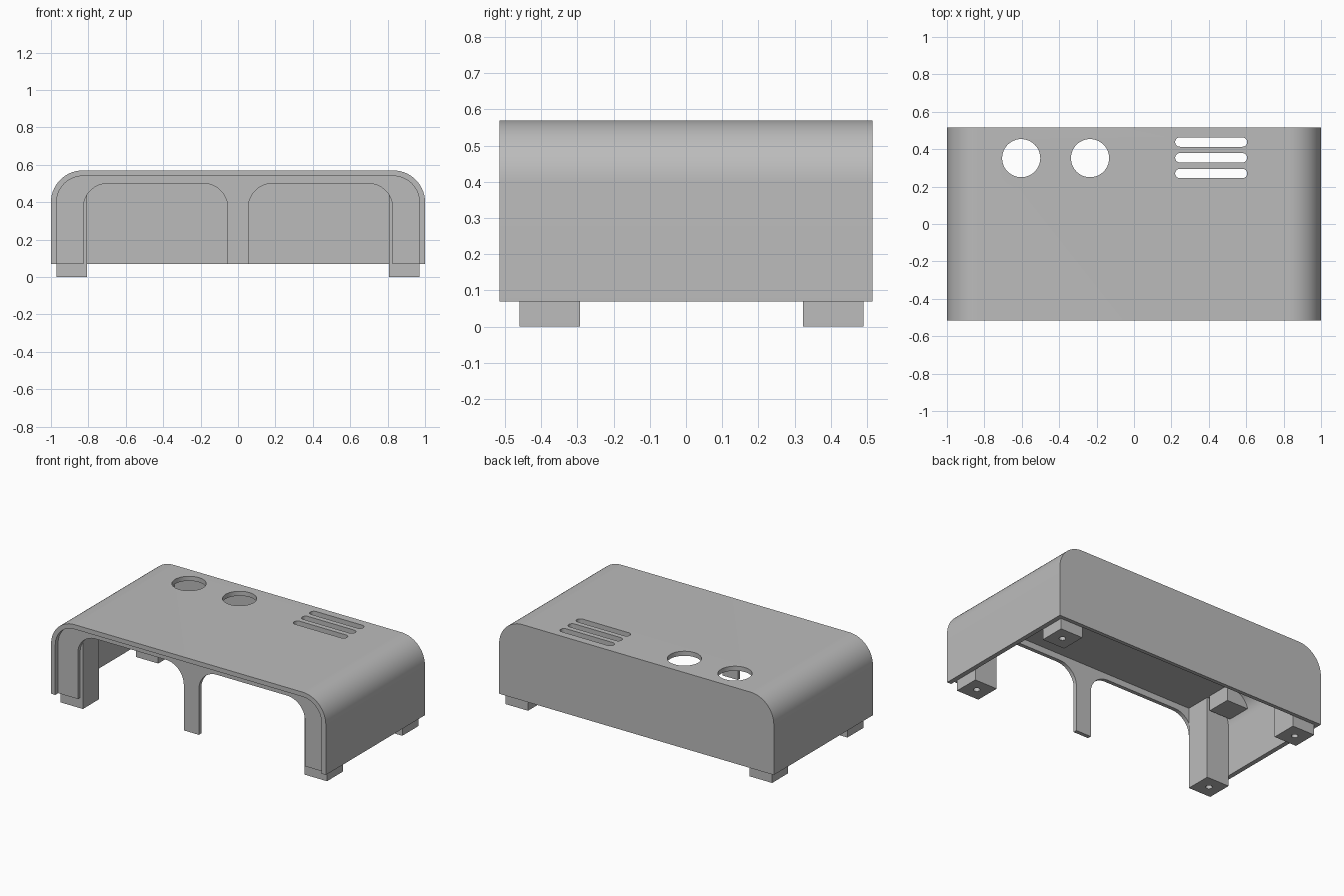
import bpy, bmesh, math
from mathutils import Vector

cube = bpy.data.objects.get("Cube")
if cube:
    bpy.data.objects.remove(cube, do_unlink=True)

# Single matt grey for the whole enclosure
grey = bpy.data.materials.new("plain_grey")
grey.use_nodes = True
COLOUR = (0.5, 0.5, 0.5, 1)
grey.diffuse_color = COLOUR
grey.node_tree.nodes["Principled BSDF"].inputs["Base Color"].default_value = COLOUR

FRONT, BACK = -0.515, 0.515
BASE, TOP, RADIUS, WALL = 0.07, 0.57, 0.17, 0.03
BACK_WALL = BACK - 0.025


def arc(cx, cy, r, start, end, steps=14):
    """Points along an arc, angles in degrees."""
    return [(cx + r * math.cos(math.radians(start + (end - start) * i / steps)),
             cy + r * math.sin(math.radians(start + (end - start) * i / steps)))
            for i in range(steps + 1)]


def arch(x0, x1, z0, z1, r):
    """Open-bottomed outline with rounded top corners, left foot to right foot."""
    return ([(x0, z0)] + arc(x0 + r, z1 - r, r, 180, 90)
            + arc(x1 - r, z1 - r, r, 90, 0) + [(x1, z0)])


def prism(name, outline, lo, hi, axis="y"):
    """Extrude an outline along y (outline in xz) or z (outline in xy)."""
    bm = bmesh.new()

    def place(p, d):
        return Vector((p[0], d, p[1])) if axis == "y" else Vector((p[0], p[1], d))

    face = bm.faces.new([bm.verts.new(place(p, lo)) for p in outline])
    made = bmesh.ops.extrude_face_region(bm, geom=[face])["geom"]
    moved = [g for g in made if isinstance(g, bmesh.types.BMVert)]
    bmesh.ops.translate(bm, verts=moved, vec=place((0, 0), hi - lo))
    bmesh.ops.recalc_face_normals(bm, faces=bm.faces)
    mesh = bpy.data.meshes.new(name)
    bm.to_mesh(mesh)
    bm.free()
    mesh.materials.append(grey)
    obj = bpy.data.objects.new(name, mesh)
    bpy.context.collection.objects.link(obj)
    return obj


def select(obj):
    bpy.ops.object.select_all(action="DESELECT")
    obj.select_set(True)
    bpy.context.view_layer.objects.active = obj


def cut(obj, cutter):
    mod = obj.modifiers.new("cut", "BOOLEAN")
    mod.operation, mod.solver, mod.object = "DIFFERENCE", "EXACT", cutter
    select(obj)
    bpy.ops.object.modifier_apply(modifier=mod.name)
    bpy.data.objects.remove(cutter, do_unlink=True)


def finish(obj):
    select(obj)
    bpy.ops.object.shade_smooth_by_angle(angle=math.radians(30))


# Hollow cover with a closed back and an open front and underside
shell = prism("cover_shell", arch(-1, 1, BASE, TOP, RADIUS), FRONT, BACK)
inner = (-1 + WALL, 1 - WALL)
cut(shell, prism("hollow", arch(*inner, -0.1, TOP - WALL, RADIUS - WALL),
                 FRONT - 0.1, BACK_WALL))

# Round openings in the roof
for x in (-0.603, -0.235):
    cut(shell, prism("round_hole", arc(x, 0.352, 0.102, 0, 352.5, 47), 0.5, 0.7, "z"))

# Vent slots in the roof
for y in (0.438, 0.354, 0.27):
    slot = arc(0.245, y, 0.025, 90, 270) + arc(0.58, y, 0.025, -90, 90)
    cut(shell, prism("slot", slot, 0.5, 0.7, "z"))
finish(shell)

# Recessed front panel with two arched openings
panel = arch(*inner, BASE, TOP - WALL, RADIUS - WALL)
for x0, x1 in ((0.055, 0.827), (-0.827, -0.055)):
    panel += arch(x0, x1, BASE, 0.5, 0.13)[::-1]
finish(prism("front_panel", panel, FRONT + 0.03, FRONT + 0.055))


def corner_outline(side, bottom):
    """Post section that follows the inside of the rounded cover."""
    xi, xo = 0.807, 1 - WALL
    curve = [p for p in arc(xo - 0.14, TOP - WALL - 0.14, 0.14, 0, 90) if p[1] > bottom]
    edge = curve[0][0]
    pts = [(xi, bottom), (edge, bottom)] + curve + [(xi, TOP - WALL)]
    return [(side * x, z) for x, z in pts]


# Corner posts with screw holes, and hanging blocks beside the front posts
for side, label in ((1, "left"), (-1, "right")):
    for y0, y1, end in ((-0.46, -0.293, "front"), (0.323, 0.49, "back")):
        post = prism(f"{end}_{label}_post", corner_outline(side, 0), y0, y1)
        hole = arc(side * 0.89, (y0 + y1) / 2, 0.02, 0, 345, 23)
        cut(post, prism("screw_hole", hole, -0.1, 0.15, "z"))
        finish(post)
    finish(prism(f"{label}_hanging_block", corner_outline(side, 0.44), -0.27, -0.11))
